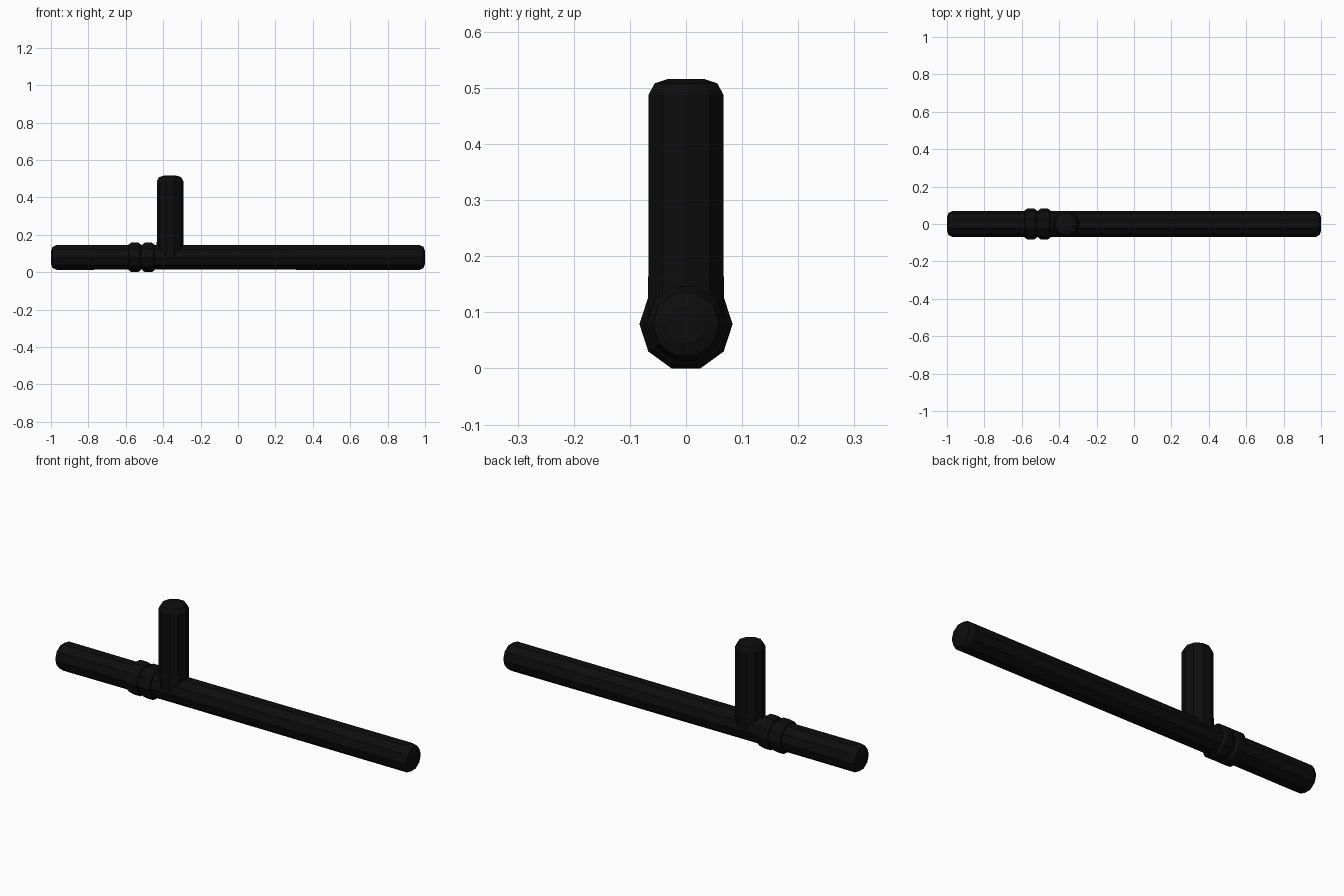
import bpy, bmesh, math
from mathutils import Vector

if "Cube" in bpy.data.objects:
    bpy.data.objects.remove(bpy.data.objects["Cube"])

black = bpy.data.materials.new("black rubber")
black.diffuse_color = (0.004, 0.004, 0.004, 1)
black.use_nodes = True
black.node_tree.nodes["Principled BSDF"].inputs["Base Color"].default_value = black.diffuse_color
SIDES = 10


def lathe(name, profile, origin, axis, u, v):
    """Ten-sided turned part: profile is (distance along axis, radius)."""
    axis, u, v, origin = map(Vector, (axis, u, v, origin))
    bm = bmesh.new()
    rings = []
    for d, r in profile:
        ring = []
        for i in range(SIDES):
            a = math.tau * i / SIDES
            ring.append(bm.verts.new(origin + axis * d + r * (u * math.cos(a) + v * math.sin(a))))
        rings.append(ring)
    for a, b in zip(rings, rings[1:]):
        for i in range(SIDES):
            j = (i + 1) % SIDES
            bm.faces.new((a[i], a[j], b[j], b[i]))
    bm.faces.new(rings[0][::-1])
    bm.faces.new(rings[-1])
    bmesh.ops.recalc_face_normals(bm, faces=bm.faces[:])
    mesh = bpy.data.meshes.new(name)
    bm.to_mesh(mesh)
    bm.free()
    mesh.materials.append(black)
    ob = bpy.data.objects.new(name, mesh)
    bpy.context.collection.objects.link(ob)
    return ob


X, Y, Z = (1, 0, 0), (0, 1, 0), (0, 0, 1)
AXIS_Z = 0.079

# long shaft with rounded ends
lathe("shaft", [(-1, 0.034), (-0.992, 0.059), (-0.97, 0.07), (-0.36, 0.0685),
                (0.97, 0.0705), (0.992, 0.059), (1, 0.034)], (0, 0, AXIS_Z), X, Y, Z)

# two raised grip rings
for n, x in enumerate((-0.552, -0.479)):
    lathe(f"grip_ring_{n + 1}", [(-0.034, 0.066), (-0.031, 0.074), (-0.018, 0.083),
                                 (0.018, 0.083), (0.031, 0.074), (0.034, 0.066)],
          (x, 0, AXIS_Z), X, Y, Z)

# side handle with rounded top
lathe("side_handle", [(0.09, 0.0715), (0.16, 0.0715), (0.165, 0.0705), (0.487, 0.0705),
                      (0.508, 0.059), (0.516, 0.0335)], (-0.363, 0, 0), Z, X, Y)
